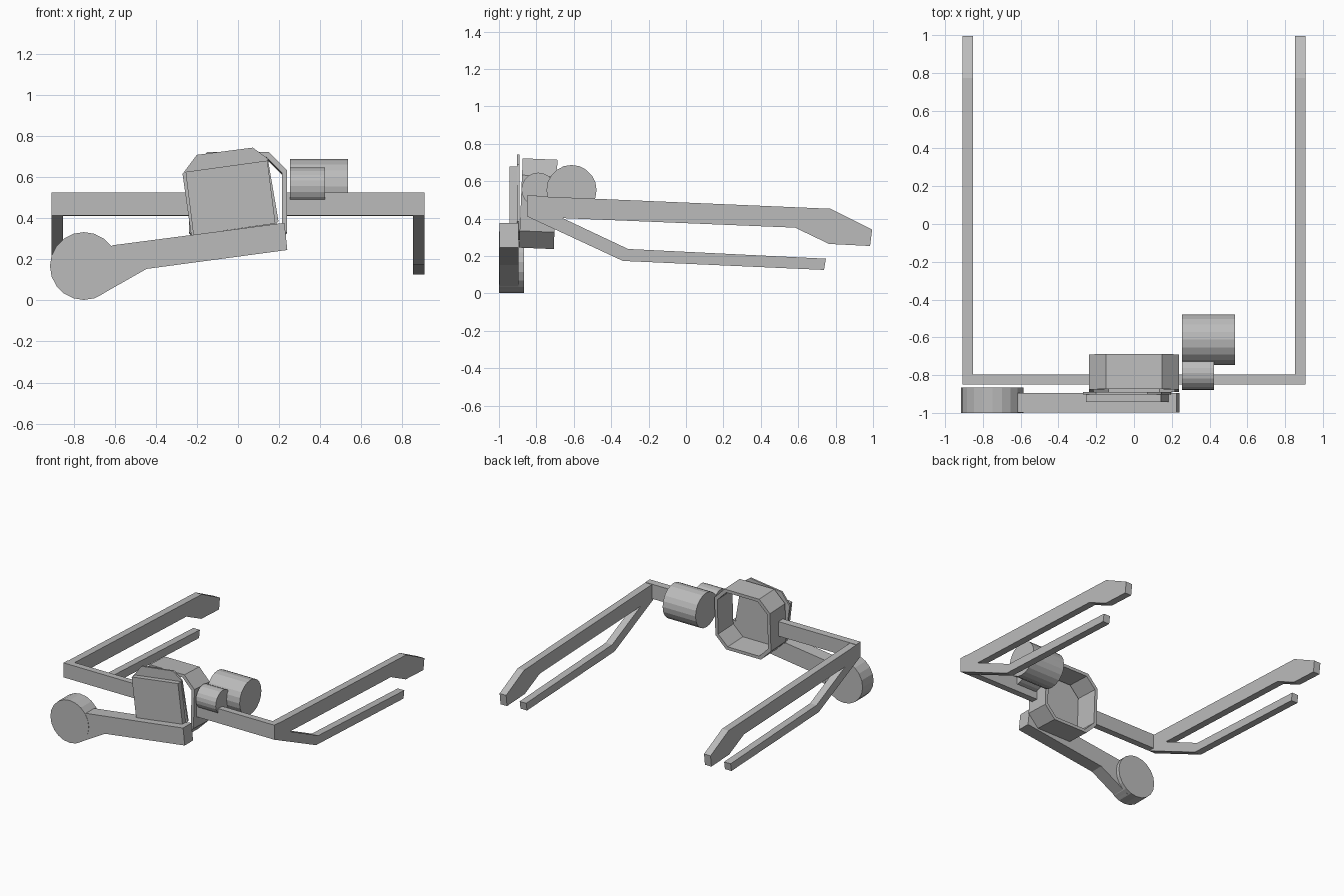
import bpy, bmesh, math
from mathutils import Matrix, Vector

if "Cube" in bpy.data.objects:
    bpy.data.objects.remove(bpy.data.objects["Cube"], do_unlink=True)

grey = bpy.data.materials.new("plain grey")
grey.use_nodes = True
colour = (0.5, 0.5, 0.5, 1)
grey.diffuse_color = colour
grey.node_tree.nodes["Principled BSDF"].inputs["Base Color"].default_value = colour


def finish(name, bm):
    bmesh.ops.recalc_face_normals(bm, faces=bm.faces[:])
    mesh = bpy.data.meshes.new(name)
    bm.to_mesh(mesh)
    bm.free()
    mesh.materials.append(grey)
    obj = bpy.data.objects.new(name, mesh)
    bpy.context.collection.objects.link(obj)
    return obj


def prism(name, outline, axis, start, end, hole=None):
    """Extrude an outline along x (points are y,z) or y (points are x,z)."""
    def place(p, d):
        return (d, p[0], p[1]) if axis == "x" else (p[0], d, p[1])
    bm = bmesh.new()
    n = len(outline)
    loops = [[bm.verts.new(place(p, d)) for p in pts]
             for pts in ([outline, hole] if hole else [outline]) for d in (start, end)]
    pairs = [(0, 1), (2, 3), (0, 2), (1, 3)] if hole else [(0, 1)]
    for a, b in pairs:
        for i in range(n):
            j = (i + 1) % n
            bm.faces.new((loops[a][i], loops[a][j], loops[b][j], loops[b][i]))
    if not hole:
        bm.faces.new(loops[0])
        bm.faces.new(loops[1])
    return finish(name, bm)


def circle(cx, cz, r, sides=20):
    return [(cx + r * math.cos(math.tau * i / sides), cz + r * math.sin(math.tau * i / sides))
            for i in range(sides)]


def octagon(half, cut):
    k = half - cut
    return [(k, half), (half, k), (half, -k), (k, -half),
            (-k, -half), (-half, -k), (-half, k), (-k, half)]


# Forked side arms
arm = [(-0.85, 0.522), (0.773, 0.453), (0.995, 0.342), (0.984, 0.254),
       (0.765, 0.265), (0.583, 0.352), (-0.66, 0.403), (-0.31, 0.238),
       (0.748, 0.186), (0.738, 0.126), (-0.337, 0.174), (-0.85, 0.412)]
for side, s in (("left", 1), ("right", -1)):
    prism(side + "_side_arm", arm, "x", s * 0.852, s * 0.908)
    # Front bar stops at the eyepiece ring
    prism(side + "_front_bar", [(-0.85, 0.412), (-0.85, 0.525), (-0.797, 0.523), (-0.797, 0.41)],
          "x", s * 0.235, s * 0.908)

# Hollow eyepiece ring, tilted slightly
ring = prism("eyepiece_ring", octagon(0.239, 0.09), "y", -0.093, 0.093, octagon(0.215, 0.08))
ring.location = (0, -0.79, 0.48)
ring.rotation_euler.x = math.radians(-2.4)

# Rolled display: backing plate and thicker front panel
prism("display_backing", [(-0.27, 0.615), (-0.2, 0.708), (0.072, 0.743), (0.145, 0.69),
                          (0.197, 0.385), (0.15, 0.33), (-0.19, 0.285), (-0.228, 0.32)],
      "y", -0.903, -0.889)
prism("display_panel", [(-0.255, 0.625), (0.143, 0.68), (0.182, 0.374), (-0.217, 0.318)],
      "y", -0.943, -0.9)

# Boom with round end pad
prism("lower_boom", [(0.226, 0.377), (0.24, 0.245), (-0.445, 0.153), (-0.69, 0.014),
                     (-0.752, 0.167), (-0.61, 0.268)], "y", -0.998, -0.895)
prism("boom_end_pad", circle(-0.75, 0.167, 0.165), "y", -1.0, -0.865)

# Pair of drums beside the ring
prism("large_drum", circle(-0.612, 0.553, 0.134), "x", 0.253, 0.536)
prism("small_drum", circle(-0.79, 0.556, 0.09), "x", 0.253, 0.424)
